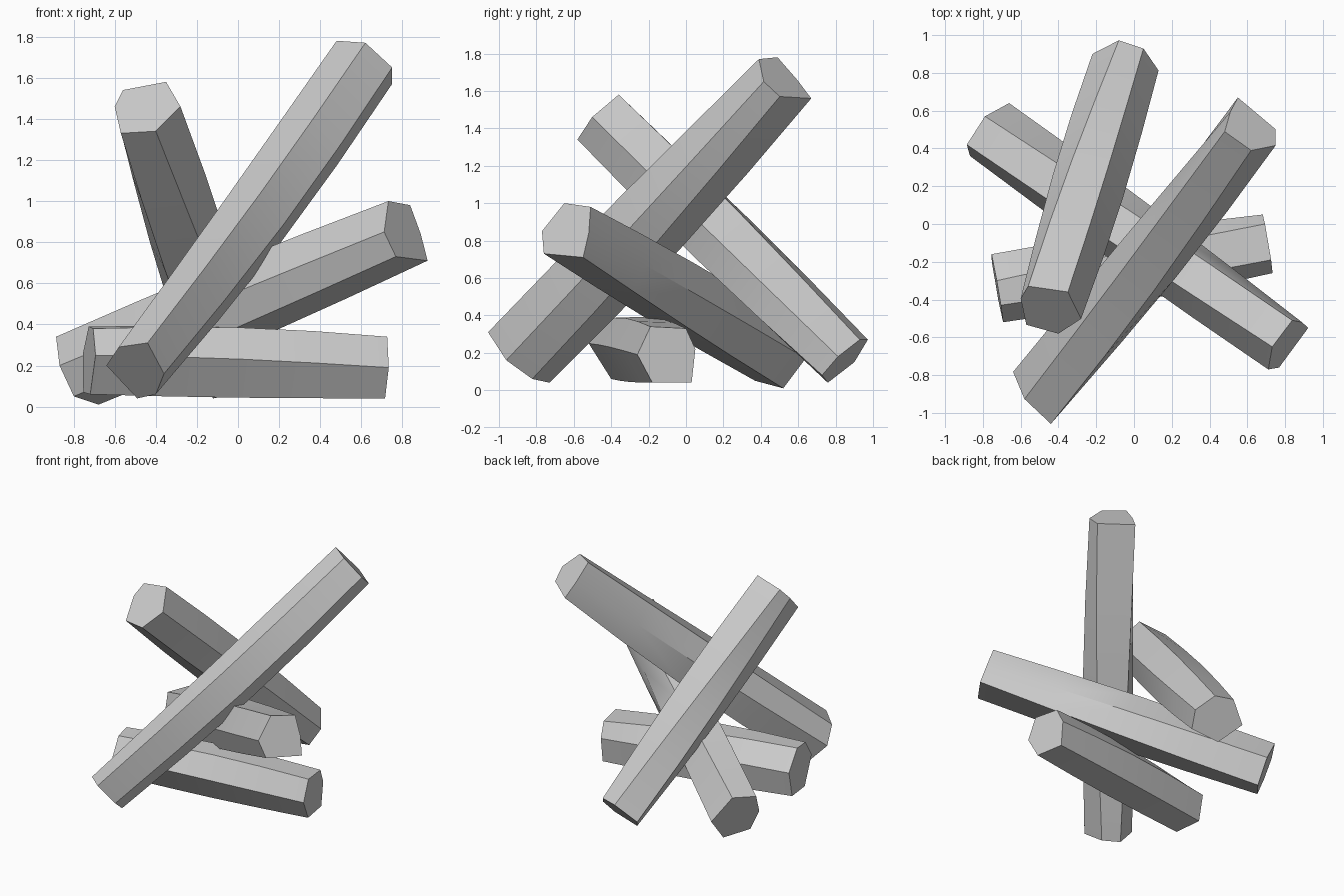
import bpy
import bmesh
import math
from mathutils import Vector

default_cube = bpy.data.objects.get("Cube")
if default_cube:
    bpy.data.objects.remove(default_cube, do_unlink=True)

SEGMENTS = 4

# One plain grey for every beam
grey = bpy.data.materials.new("stone grey")
grey.use_nodes = True
colour = (0.6, 0.6, 0.6, 1)
grey.diffuse_color = colour
grey.node_tree.nodes["Principled BSDF"].inputs["Base Color"].default_value = colour


def centre_of(outline, depth, depth_axis):
    """Centre of an end whose outline is drawn flat along the depth axis."""
    a = sum(p[0] for p in outline) / len(outline)
    z = sum(p[1] for p in outline) / len(outline)
    return Vector((depth, a, z)) if depth_axis == 0 else Vector((a, depth, z))


def end_offsets(outline, centre, axis, depth_axis):
    """Lay the outline on the plane through the centre, square to the beam."""
    offsets = []
    for a, z in outline:
        point = Vector((centre.x, a, z)) if depth_axis == 0 else Vector((a, centre.y, z))
        offset = point - centre
        offset[depth_axis] = -offset.dot(axis) / axis[depth_axis]
        offsets.append(offset)
    return offsets


def make_beam(name, depth_axis, start, end, bulge, bend=(0, 0, 0)):
    """Loft a six-sided beam between two rough ends, swelling in the middle."""
    c0 = centre_of(*start, depth_axis)
    c1 = centre_of(*end, depth_axis)
    axis = (c1 - c0).normalized()
    ring0 = end_offsets(start[0], c0, axis, depth_axis)
    ring1 = end_offsets(end[0], c1, axis, depth_axis)

    bm = bmesh.new()
    rings = []
    for step in range(SEGMENTS + 1):
        t = step / SEGMENTS
        swell = math.sin(math.pi * t)
        centre = c0.lerp(c1, t) + Vector(bend) * swell
        rings.append([bm.verts.new(centre + a.lerp(b, t) * (1 + bulge * swell))
                      for a, b in zip(ring0, ring1)])

    # Side panels and the two flat ends
    count = len(ring0)
    for low, high in zip(rings, rings[1:]):
        for i in range(count):
            j = (i + 1) % count
            bm.faces.new((low[i], low[j], high[j], high[i]))
    bm.faces.new(rings[0])
    bm.faces.new(rings[-1])
    bmesh.ops.recalc_face_normals(bm, faces=bm.faces)

    mesh = bpy.data.meshes.new(name)
    bm.to_mesh(mesh)
    bm.free()
    mesh.materials.append(grey)
    beam = bpy.data.objects.new(name, mesh)
    bpy.context.collection.objects.link(beam)
    bpy.ops.object.select_all(action="DESELECT")
    beam.select_set(True)
    bpy.context.view_layer.objects.active = beam
    bpy.ops.object.shade_smooth_by_angle(angle=math.radians(30))
    return beam


# Long beam rising to the back left; ends outlined in x and z, then depth y
make_beam(
    "long_leaning_beam", 1,
    ([(-.44, .31), (-.36, .16), (-.4, .06), (-.49, .04), (-.64, .2), (-.58, .29)], -.88),
    ([(.62, 1.77), (.75, 1.65), (.75, 1.57), (.55, 1.56), (.51, 1.66), (.48, 1.78)], .51),
    bulge=.1, bend=(.015, 0, -.015))

# Beam rising to the front right
make_beam(
    "steep_leaning_beam", 1,
    ([(-.22, .15), (-.08, .27), (.05, .27), (.13, .18), (.09, .08), (-.12, .04)], .85),
    ([(-.6, 1.46), (-.56, 1.54), (-.35, 1.58), (-.28, 1.46), (-.4, 1.34), (-.57, 1.33)], -.45),
    bulge=.12)

# Low beam rising to the front left; ends outlined in y and z, then depth x
make_beam(
    "low_leaning_beam", 0,
    ([(.42, .34), (.57, .36), (.64, .17), (.52, .01), (.37, .05), (.36, .2)], -.78),
    ([(-.65, 1), (-.51, .98), (-.52, .84), (-.55, .71), (-.76, .73), (-.77, .85)], .81),
    bulge=.08)

# Short beam lying on the ground
make_beam(
    "flat_beam", 0,
    ([(-.52, .25), (-.43, .38), (-.3, .39), (-.16, .26), (-.2, .07), (-.4, .06)], -.725),
    ([(-.26, .19), (-.19, .34), (0, .33), (.05, .22), (.03, .04), (-.18, .04)], .705),
    bulge=.1, bend=(0, 0, .01))
